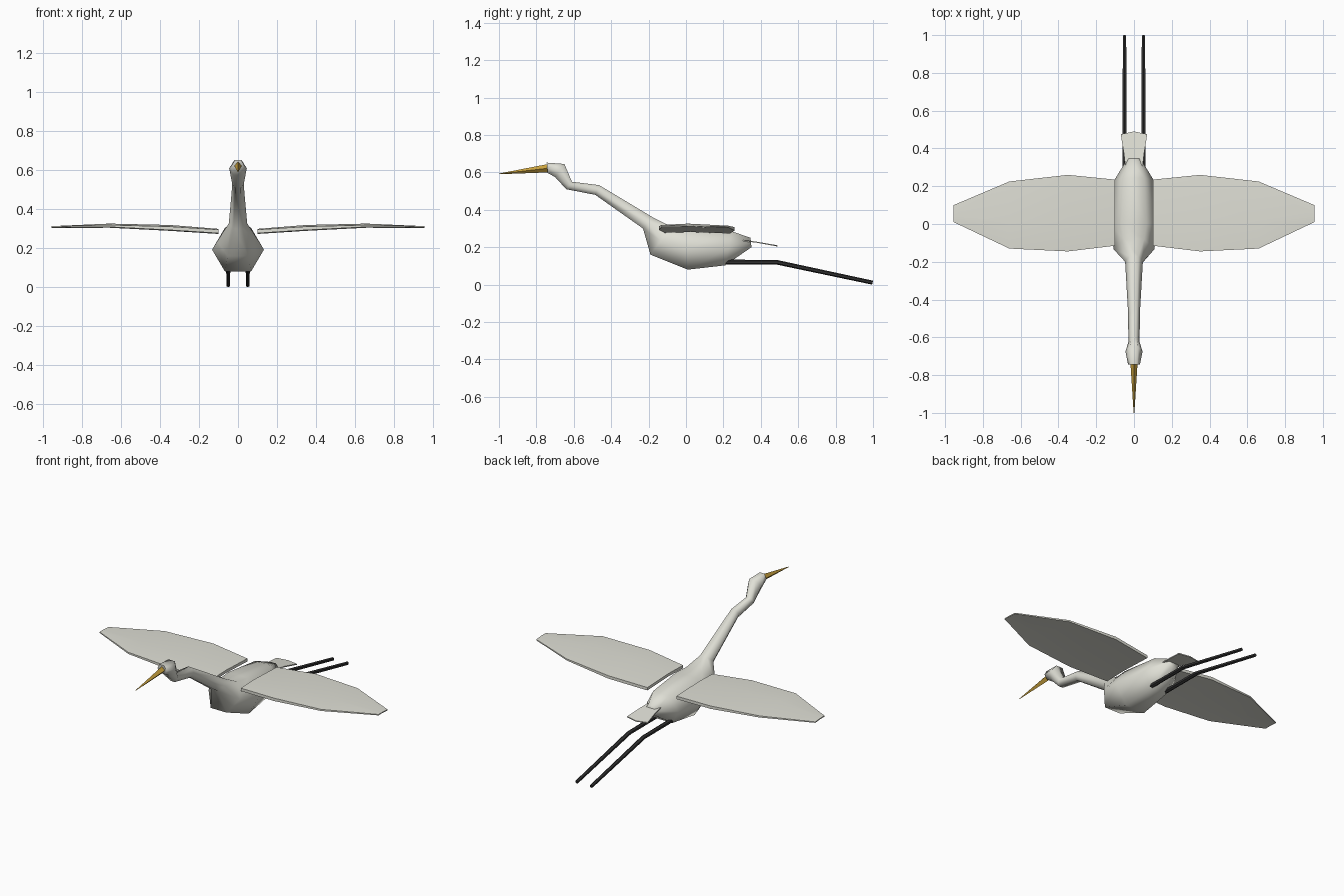
import bpy, bmesh, math
from mathutils import Vector

if "Cube" in bpy.data.objects:
    bpy.data.objects.remove(bpy.data.objects["Cube"])


def material(name, rgb):
    m = bpy.data.materials.new(name)
    m.diffuse_color = (*rgb, 1)
    m.use_nodes = True
    m.node_tree.nodes["Principled BSDF"].inputs["Base Color"].default_value = m.diffuse_color
    return m


WHITE = material("feather white", (0.74, 0.74, 0.67))
GOLD = material("beak gold", (0.60, 0.37, 0.05))
DARK = material("leg charcoal", (0.03, 0.03, 0.03))


def loft(name, rings, mat, smooth=None):
    """Skin a list of equal-length point rings and cap both ends."""
    bm = bmesh.new()
    vs = [[bm.verts.new(p) for p in r] for r in rings]
    n = len(vs[0])
    for a, b in zip(vs, vs[1:]):
        for i in range(n):
            j = (i + 1) % n
            bm.faces.new((a[i], a[j], b[j], b[i]))
    bm.faces.new(vs[0])
    bm.faces.new(vs[-1])
    bmesh.ops.recalc_face_normals(bm, faces=bm.faces)
    me = bpy.data.meshes.new(name)
    bm.to_mesh(me)
    bm.free()
    me.materials.append(mat)
    ob = bpy.data.objects.new(name, me)
    bpy.context.collection.objects.link(ob)
    if smooth:
        bpy.context.view_layer.objects.active = ob
        ob.select_set(True)
        bpy.ops.object.shade_smooth_by_angle(angle=math.radians(smooth))
        ob.select_set(False)
    return ob


def ring(bottom, top, half_width, sides=6, phase=0.0, x=0.0):
    """Ring spanning a bottom and a top (y, z) point; tilted to match."""
    b, t = Vector((0, *bottom)), Vector((0, *top))
    mid, up = (b + t) / 2, (t - b) / 2
    angles = [math.tau * i / sides + phase for i in range(sides)]
    peak = max(math.sin(a) for a in angles)
    return [mid + up * (math.sin(a) / peak) +
            Vector((x + half_width * math.cos(a), 0, 0)) for a in angles]


# Body, neck and head in one hexagonal skin: bottom, top, half width
body = [
    ((-0.74, 0.597), (-0.745, 0.652), 0.032),
    ((-0.70, 0.575), (-0.65, 0.645), 0.045),
    ((-0.64, 0.510), (-0.61, 0.550), 0.030),
    ((-0.485, 0.480), (-0.465, 0.532), 0.031),
    ((-0.23, 0.300), (-0.17, 0.355), 0.047),
    ((-0.19, 0.160), (-0.08, 0.310), 0.107),
    ((0.01, 0.080), (0.00, 0.305), 0.133),
    ((0.21, 0.103), (0.245, 0.285), 0.107),
    ((0.35, 0.200), (0.345, 0.250), 0.034),
]
loft("body_neck_head", [ring(*s) for s in body], WHITE, 80)

# Four-sided pointed beak
loft("beak", [ring((-0.735, 0.600), (-0.735, 0.645), 0.019, 4),
              ring((-1.0, 0.590), (-1.0, 0.594), 0.002, 4)], GOLD)

# Tail fan: thin plate that flares backwards
tail = []
for z in (-0.003, 0.003):
    tail.append([(x, y, h + z) for x, y, h in (
        (-0.045, 0.30, 0.235), (0.045, 0.30, 0.235), (0.053, 0.37, 0.228),
        (0.07, 0.475, 0.209), (0.0, 0.49, 0.207),
        (-0.07, 0.475, 0.209), (-0.053, 0.37, 0.228))])
loft("tail", tail, WHITE)

# Wings: span position, leading y, trailing y, underside z, thickness, camber
stations = [
    (0.10, -0.115, 0.235, 0.277, 0.018, 0.004),
    (0.35, -0.145, 0.260, 0.293, 0.018, 0.008),
    (0.66, -0.130, 0.225, 0.309, 0.010, 0.007),
    (0.955, 0.010, 0.100, 0.307, 0.006, 0.000),
]
for label, s in (("left", -1), ("right", 1)):
    rings = []
    for x, y0, y1, z, t, c in stations:
        ym = y0 + 0.4 * (y1 - y0)
        rings.append([(s * x, y0, z), (s * x, ym, z + c), (s * x, y1, z - 0.004),
                      (s * x, y1, z + t - 0.004), (s * x, ym, z + t + c),
                      (s * x, y0, z + t)])
    loft(label + "_wing", rings, WHITE, 40)

    # Trailing leg, bent once at the joint
    leg = [((0.21, 0.107), (0.21, 0.134), 0.013),
           ((0.485, 0.107), (0.49, 0.131), 0.013),
           ((0.995, 0.000), (1.0, 0.021), 0.010)]
    loft(label + "_leg", [ring(*p, 6, math.pi / 6, s * 0.05) for p in leg], DARK)
